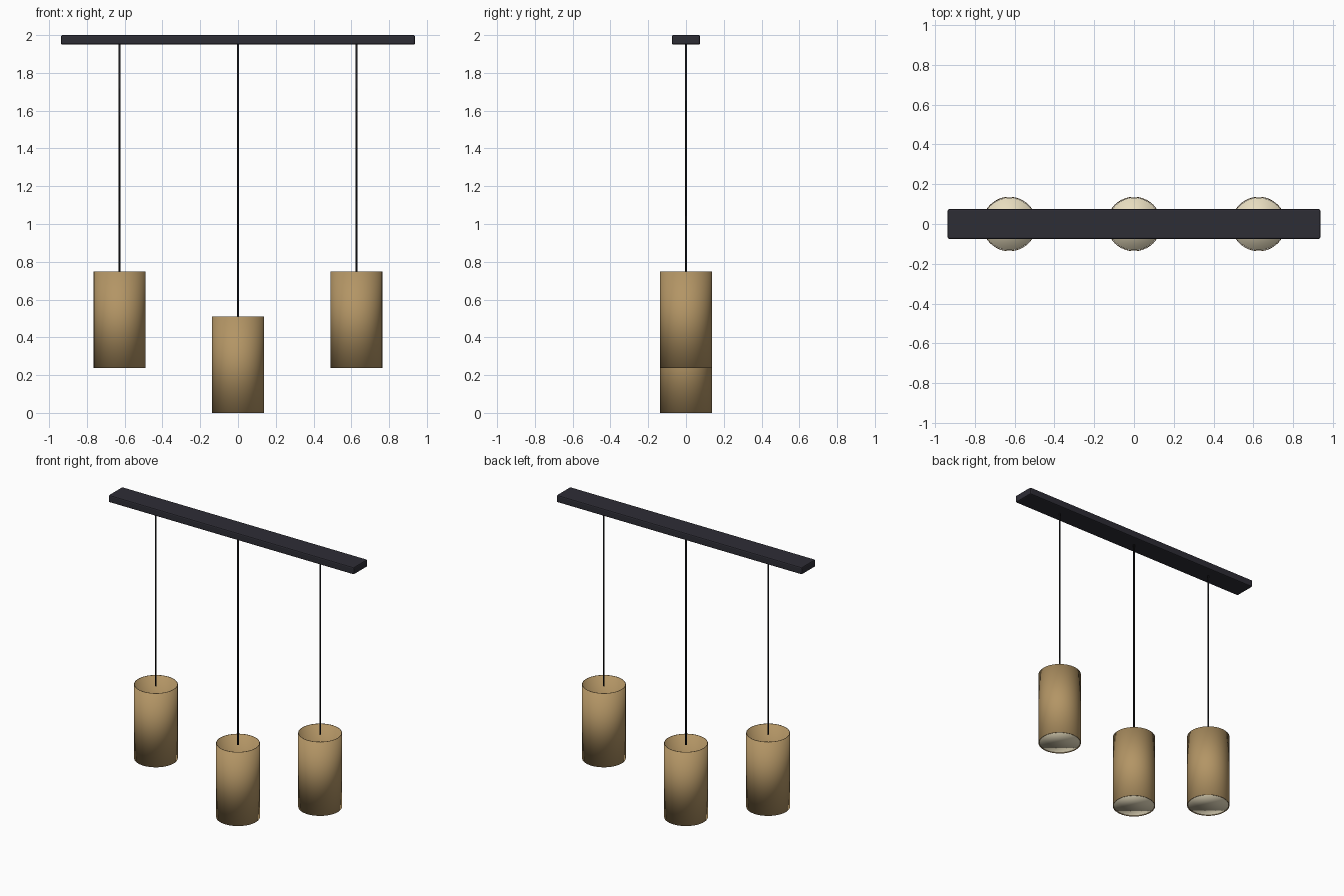
import bpy, bmesh, math

cube = bpy.data.objects.get("Cube")
if cube:
    bpy.data.objects.remove(cube, do_unlink=True)


def make_material(name, color):
    mat = bpy.data.materials.new(name)
    mat.use_nodes = True
    mat.diffuse_color = (*color, 1)
    mat.node_tree.nodes["Principled BSDF"].inputs["Base Color"].default_value = (*color, 1)
    return mat


charcoal = make_material("charcoal metal", (0.027, 0.026, 0.036))
black = make_material("black cord", (0.01, 0.01, 0.012))
brass = make_material("brushed brass", (0.45, 0.3, 0.13))
cream = make_material("cream diffuser", (0.8, 0.72, 0.52))


def add_cylinder(name, radius, bottom, top, x, mat, sides=32, capped=True):
    bm = bmesh.new()
    bmesh.ops.create_cone(bm, cap_ends=capped, segments=sides,
                          radius1=radius, radius2=radius, depth=top - bottom)
    mesh = bpy.data.meshes.new(name)
    bm.to_mesh(mesh)
    bm.free()
    mesh.materials.append(mat)
    obj = bpy.data.objects.new(name, mesh)
    obj.location = (x, 0, (top + bottom) / 2)
    bpy.context.collection.objects.link(obj)
    mesh.shade_smooth()
    return obj


# Ceiling bar with softened edges
bpy.ops.mesh.primitive_cube_add(size=1, location=(0, 0, 1.975))
bar = bpy.context.object
bar.name = "ceiling_bar"
bar.scale = (1.875, 0.15, 0.05)
bpy.ops.object.transform_apply(location=False, rotation=False, scale=True)
bar.data.materials.append(charcoal)
bevel = bar.modifiers.new("soft edges", "BEVEL")
bevel.width = 0.008
bevel.segments = 2

# Three pendants: cord, open tube shade and diffuser disc
HEIGHT = 0.51
RADIUS = 0.137
for side, x, bottom in (("right", -0.627, 0.238), ("middle", 0, 0), ("left", 0.627, 0.238)):
    top = bottom + HEIGHT
    add_cylinder(side + "_cord", 0.005, top - 0.012, 1.96, x, black, sides=12)
    shade = add_cylinder(side + "_shade", RADIUS, bottom, top, x, brass, sides=48, capped=False)
    wall = shade.modifiers.new("wall", "SOLIDIFY")
    wall.thickness = 0.004
    wall.offset = -1
    add_cylinder(side + "_diffuser", RADIUS - 0.005, bottom + 0.004, bottom + 0.02, x, cream, sides=48)
